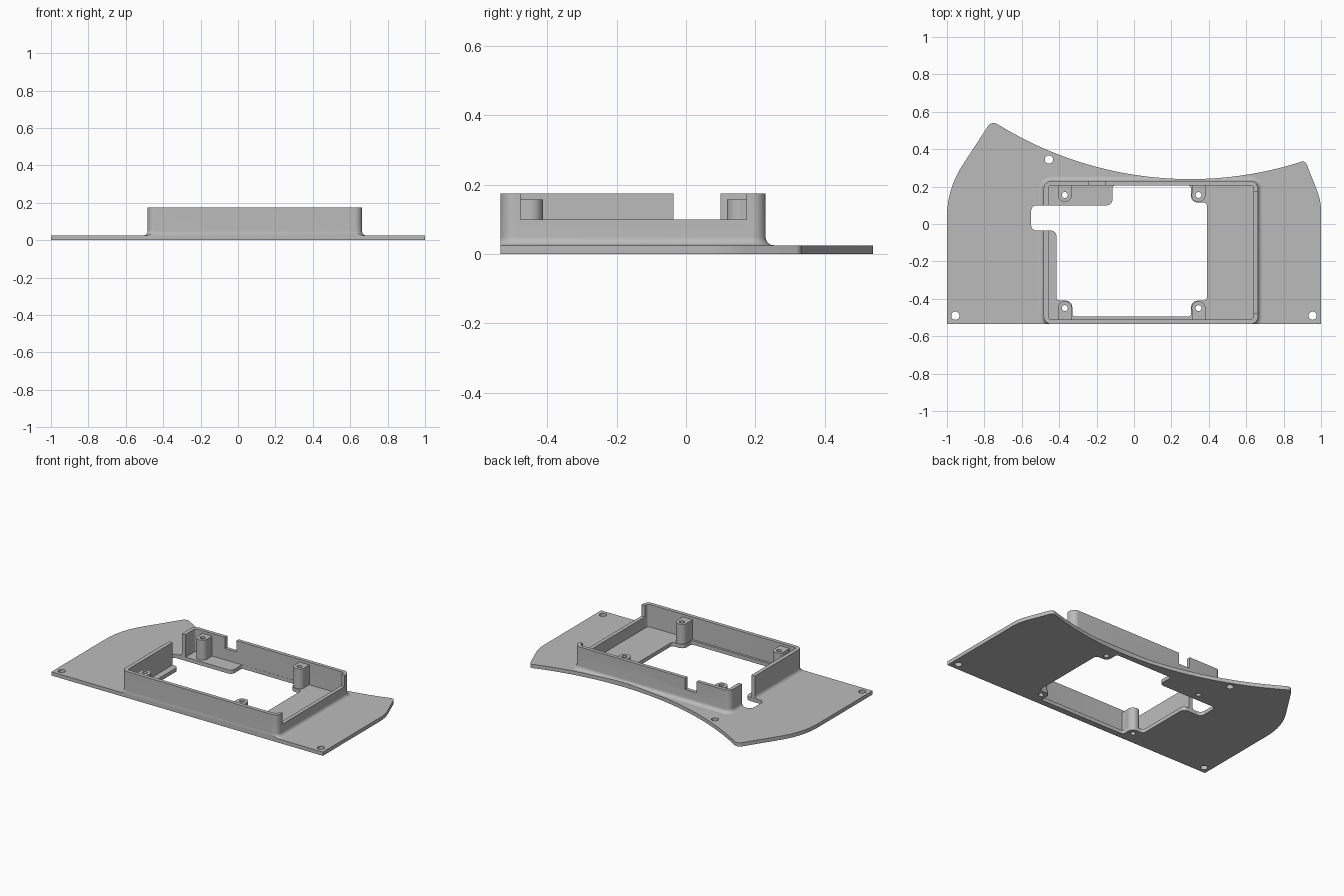
import bpy, bmesh, math
from mathutils import Vector

cube = bpy.data.objects.get("Cube")
if cube:
    bpy.data.objects.remove(cube, do_unlink=True)

grey = bpy.data.materials.new("plain_grey")
grey.use_nodes = True
grey.diffuse_color = (0.5, 0.5, 0.5, 1)
grey.node_tree.nodes["Principled BSDF"].inputs["Base Color"].default_value = (0.5, 0.5, 0.5, 1)


def rounded(corners, steps=8):
    """Outline from (x, y, radius) corners, each filleted with an arc."""
    out = []
    for i, (x, y, r) in enumerate(corners):
        p = Vector((x, y))
        if r == 0:
            out.append(p)
            continue
        a = (Vector(corners[i - 1][:2]) - p).normalized()
        b = (Vector(corners[(i + 1) % len(corners)][:2]) - p).normalized()
        half = a.angle(b) / 2
        centre = p + (a + b).normalized() * r / math.sin(half)
        start = p + a * r / math.tan(half) - centre
        end = p + b * r / math.tan(half) - centre
        sweep = start.angle_signed(end)
        for k in range(steps + 1):
            t = -sweep * k / steps
            c, s = math.cos(t), math.sin(t)
            out.append(centre + Vector((start.x * c - start.y * s, start.x * s + start.y * c)))
    return out


def rect(x0, x1, y0, y1, r=0.0):
    return rounded([(x0, y0, r), (x1, y0, r), (x1, y1, r), (x0, y1, r)])


def circle(x, y, r, n=32):
    return [Vector((x + r * math.cos(math.tau * i / n), y + r * math.sin(math.tau * i / n)))
            for i in range(n)]


def loft(name, sections):
    """Solid through (outline, z) sections with matching point counts."""
    bm = bmesh.new()
    rings = [[bm.verts.new((p.x, p.y, z)) for p in pts] for pts, z in sections]
    n = len(rings[0])
    for lo, hi in zip(rings, rings[1:]):
        for i in range(n):
            j = (i + 1) % n
            bm.faces.new((lo[i], lo[j], hi[j], hi[i]))
    bm.faces.new(rings[0][::-1])
    bm.faces.new(rings[-1])
    bmesh.ops.recalc_face_normals(bm, faces=bm.faces)
    mesh = bpy.data.meshes.new(name)
    bm.to_mesh(mesh)
    bm.free()
    mesh.materials.append(grey)
    obj = bpy.data.objects.new(name, mesh)
    bpy.context.collection.objects.link(obj)
    return obj


def prism(name, outline, z0, z1):
    return loft(name, [(outline, z0), (outline, z1)])


def combine(obj, other, operation="DIFFERENCE"):
    mod = obj.modifiers.new(operation, "BOOLEAN")
    mod.object, mod.operation, mod.solver = other, operation, "EXACT"
    bpy.context.view_layer.objects.active = obj
    bpy.ops.object.modifier_apply(modifier=mod.name)
    bpy.data.objects.remove(other, do_unlink=True)


def cut(obj, outline, z0, z1):
    combine(obj, prism("cutter", outline, z0, z1))


def smooth(obj):
    bpy.ops.object.select_all(action="DESELECT")
    obj.select_set(True)
    bpy.context.view_layer.objects.active = obj
    bpy.ops.object.shade_smooth_by_angle(angle=math.radians(30))


THICK, TOP, LOW = 0.025, 0.175, 0.1
bosses = [(x, y) for x in (-0.37, 0.345) for y in (-0.45, 0.155)]

# Plate outline with a sweeping concave back edge
back_edge = []
for i in range(33):
    x = 0.86 - 1.565 * i / 32
    back_edge.append((x, 2.19 - math.sqrt(1.95 ** 2 - (x - 0.3) ** 2), 0))
outline = rounded([(-1, -0.535, 0), (1, -0.535, 0), (1, 0.125, 0.3), (0.915, 0.34, 0.025)]
                  + back_edge + [(-0.762, 0.552, 0.035), (-1, 0.187, 0.5)])
plate = prism("base_plate", outline, 0, THICK)

# Central opening with corner pads and a side slot
opening = rounded([
    (-0.33, -0.495, 0.015), (0.305, -0.495, 0.015), (0.305, -0.41, 0.035), (0.39, -0.41, 0.02),
    (0.39, 0.115, 0.02), (0.305, 0.115, 0.035), (0.305, 0.205, 0.015), (-0.115, 0.205, 0.01),
    (-0.115, 0.1, 0.03), (-0.55, 0.1, 0.03), (-0.55, -0.035, 0.03), (-0.415, -0.035, 0.03),
    (-0.415, -0.41, 0.02), (-0.33, -0.41, 0.035)])
cut(plate, opening, -0.1, 0.1)

# Screw holes
for x, y in [(-0.955, -0.49), (0.955, -0.49), (-0.455, 0.345)]:
    cut(plate, circle(x, y, 0.022), -0.1, 0.1)
for x, y in bosses:
    cut(plate, circle(x, y, 0.016), -0.1, 0.1)
smooth(plate)

# Enclosure wall, flared into the plate at its foot
flare = 0.024
sections = []
for i in range(8):
    a = math.pi / 2 * i / 7
    sections.append((flare * (1 - math.sin(a)), THICK + flare * (1 - math.cos(a))))
sections = [(flare, 0.015)] + sections + [(0, TOP)]
wall = loft("enclosure_wall", [
    (rect(-0.483 - d, 0.663 + d, -0.535 - d, 0.23 + d, 0.04 + d), z) for d, z in sections])
combine(wall, prism("cutter", outline, 0, 0.3), "INTERSECT")
cut(wall, rect(-0.457, 0.638, -0.51, 0.206, 0.016), -0.1, 0.3)
cut(wall, rect(-0.6, -0.4, -0.036, 0.1), -0.1, 0.3)
cut(wall, rect(0.6, 0.7, -0.478, 0.174), LOW, 0.3)
cut(wall, rect(-0.24, -0.155, 0.18, 0.26), LOW, 0.3)
smooth(wall)

# Screw bosses webbed to the nearest wall
for i, (x, y) in enumerate(bosses):
    boss = prism(f"screw_boss_{i + 1}", circle(x, y, 0.037), 0.001, 0.157)
    wall_y = -0.52 if y < 0 else 0.215
    web = rect(x - 0.036, x + 0.036, min(y, wall_y), max(y, wall_y))
    combine(boss, prism("web", web, 0.001, 0.157), "UNION")
    cut(boss, circle(x, y, 0.016), -0.1, 0.3)
    smooth(boss)
